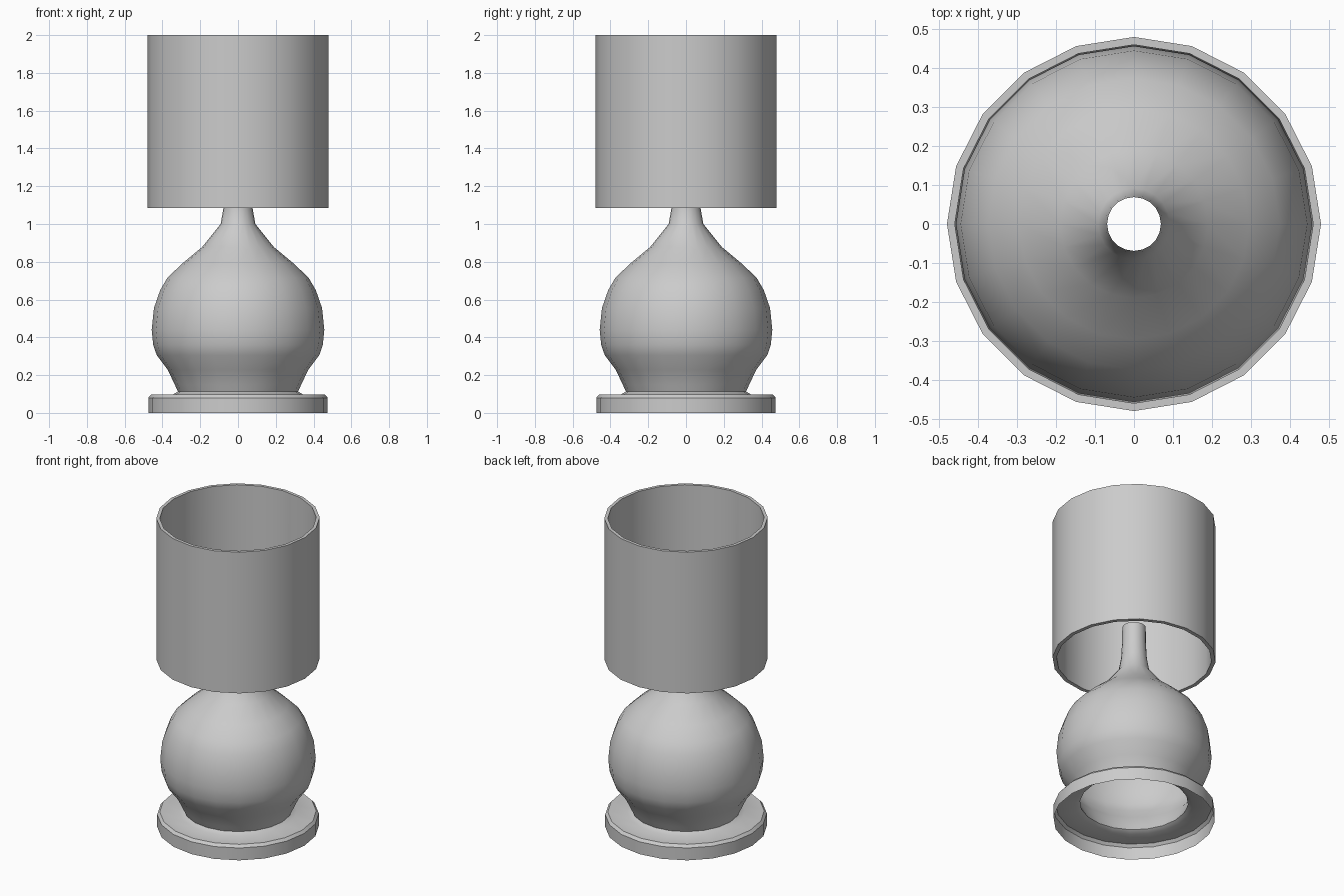
import bpy, bmesh, math

if "Cube" in bpy.data.objects:
    bpy.data.objects.remove(bpy.data.objects["Cube"])

SIDES = 20


def lathe(name, profile, closed=False):
    """Revolve an (r, z) profile around the z axis."""
    bm = bmesh.new()
    rings = []
    for r, z in profile:
        rings.append([bm.verts.new((r * math.cos(2 * math.pi * i / SIDES),
                                    r * math.sin(2 * math.pi * i / SIDES), z))
                      for i in range(SIDES)])
    pairs = list(zip(rings, rings[1:]))
    if closed:
        pairs.append((rings[-1], rings[0]))
    for a, b in pairs:
        for i in range(SIDES):
            j = (i + 1) % SIDES
            bm.faces.new((a[i], a[j], b[j], b[i]))
    mesh = bpy.data.meshes.new(name)
    bm.to_mesh(mesh)
    bm.free()
    obj = bpy.data.objects.new(name, mesh)
    bpy.context.collection.objects.link(obj)
    bpy.ops.object.select_all(action='DESELECT')
    obj.select_set(True)
    bpy.context.view_layer.objects.active = obj
    bpy.ops.object.shade_smooth_by_angle(angle=math.radians(35))
    return obj


# Hollow foot: rim wall, small bevel, flat top and a raised lip
lathe("foot", [(0.475, 0.0), (0.475, 0.08), (0.46, 0.097),
               (0.345, 0.097), (0.318, 0.113)])

# Gourd-shaped body with a slim open neck reaching into the shade
lathe("body", [(0.318, 0.113), (0.335, 0.15), (0.372, 0.228), (0.43, 0.305),
               (0.449, 0.36), (0.457, 0.44), (0.445, 0.555), (0.412, 0.65),
               (0.374, 0.715), (0.296, 0.79), (0.19, 0.878), (0.092, 1.0),
               (0.076, 1.09), (0.070, 1.2), (0.069, 1.30)])

# Drum shade, open at both ends, with wall thickness
lathe("shade", [(0.48, 1.085), (0.48, 2.0), (0.46, 2.0), (0.456, 1.085)],
      closed=True)
